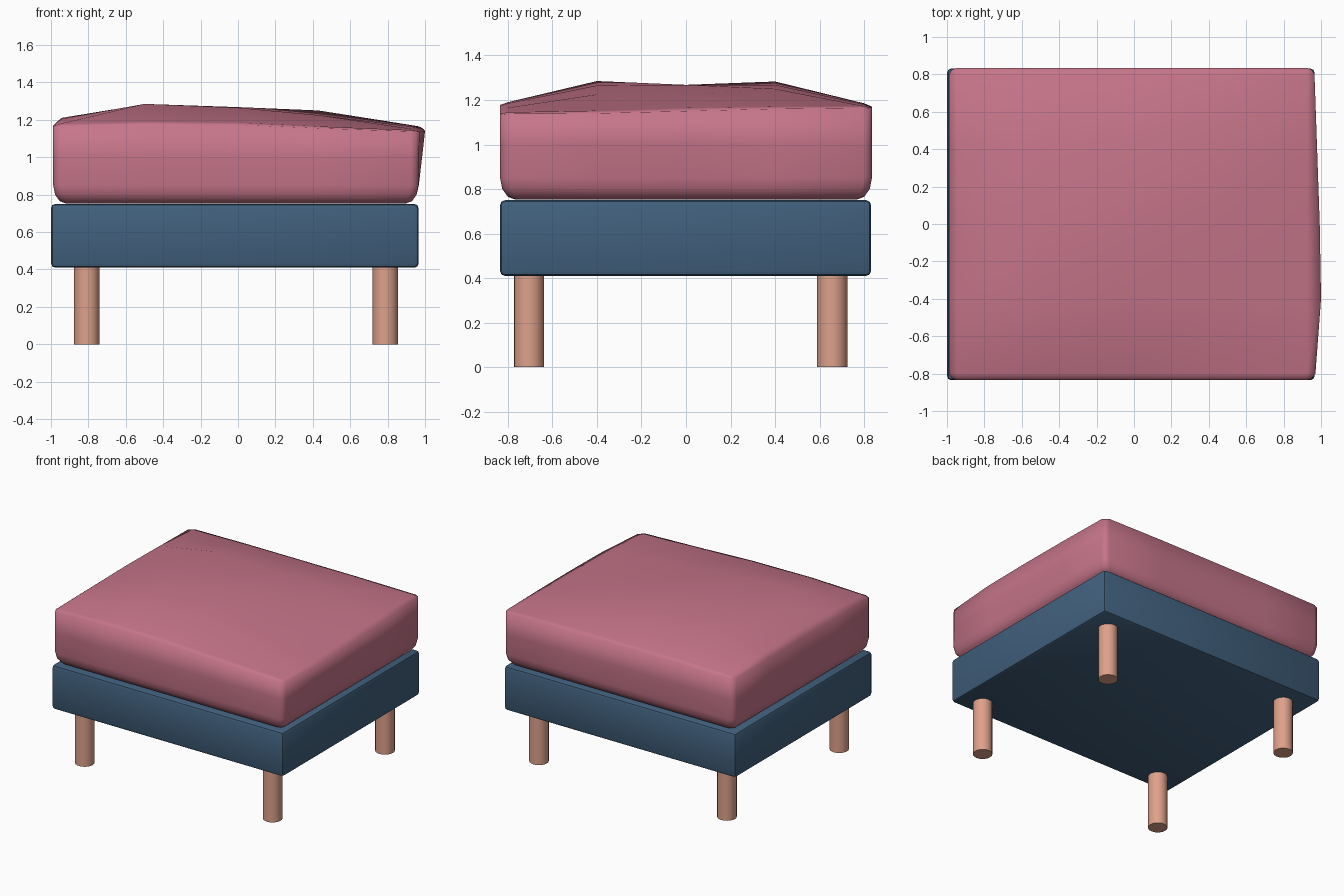
import bpy, bmesh, math

if "Cube" in bpy.data.objects:
    bpy.data.objects.remove(bpy.data.objects["Cube"])


def material(name, rgb):
    m = bpy.data.materials.new(name)
    lin = [(c / 255 / 12.92) if c < 11 else ((c / 255 + 0.055) / 1.055) ** 2.4 for c in rgb]
    m.diffuse_color = (*lin, 1)
    m.use_nodes = True
    m.node_tree.nodes["Principled BSDF"].inputs["Base Color"].default_value = m.diffuse_color
    return m


ROSE = material("rose fabric", (198, 117, 138))
BLUE = material("blue frame", (65, 96, 125))
WOOD = material("pale wood", (222, 161, 139))

# Frame: softly bevelled box
bpy.ops.mesh.primitive_cube_add(size=1, location=(-0.017, -0.002, 0.58))
frame = bpy.context.object
frame.name = "frame"
frame.scale = (1.965, 1.666, 0.34)
bpy.ops.object.transform_apply(location=False, rotation=False, scale=True)
bev = frame.modifiers.new("soft edges", 'BEVEL')
bev.width, bev.segments = 0.022, 2
frame.data.materials.append(BLUE)
bpy.ops.object.modifier_apply(modifier=bev.name)
bpy.ops.object.shade_smooth_by_angle(angle=math.radians(30))

# Four round legs
for side, x in (("left", -0.808), ("right", 0.788)):
    for end, y in (("front", -0.705), ("back", 0.657)):
        bpy.ops.mesh.primitive_cylinder_add(vertices=20, radius=0.068, depth=0.43,
                                            location=(x, y, 0.215))
        leg = bpy.context.object
        leg.name = f"{end}_{side}_leg"
        leg.data.materials.append(WOOD)
        bpy.ops.object.shade_smooth_by_angle(angle=math.radians(40))

# Cushion: uneven pillow top (heights by x column, then y), rounded sides below
xs = [-0.988, -0.945, -0.5, 0, 0.43, 0.925, 0.965]
ys = [-0.835, -0.80, -0.4, 0, 0.4, 0.80, 0.835]
heights = [
    [1.160, 1.165, 1.170, 1.170, 1.170, 1.165, 1.160],
    [1.165, 1.180, 1.205, 1.210, 1.205, 1.178, 1.165],
    [1.178, 1.190, 1.285, 1.268, 1.283, 1.185, 1.170],
    [1.173, 1.185, 1.265, 1.268, 1.268, 1.183, 1.170],
    [1.155, 1.165, 1.225, 1.222, 1.250, 1.180, 1.170],
    [1.138, 1.145, 1.152, 1.165, 1.170, 1.172, 1.165],
    [1.135, 1.138, 1.140, 1.150, 1.160, 1.165, 1.160],
]
bulge = [0, 0.005, 0.035, 0.028, 0.014, 0, 0]  # right edge overhang along y
n = len(xs)
bm = bmesh.new()
grid = []
for i, x in enumerate(xs):
    col = []
    for j, y in enumerate(ys):
        px, py = x, y
        if i == n - 1:
            px += bulge[j]
        if i in (0, n - 1) and j in (0, n - 1):  # round the corners in plan
            px += 0.013 * (1 if i == 0 else -1)
            py += 0.011 * (1 if j == 0 else -1)
        col.append(bm.verts.new((px, py, heights[i][j])))
    grid.append(col)
for i in range(n - 1):
    for j in range(n - 1):
        bm.faces.new((grid[i][j], grid[i + 1][j], grid[i + 1][j + 1], grid[i][j + 1]))

m = n - 1
rim_ids = ([(i, 0) for i in range(m)] + [(m, j) for j in range(m)]
           + [(i, m) for i in range(m, 0, -1)] + [(0, j) for j in range(m, 0, -1)])
ring = [grid[i][j] for i, j in rim_ids]
cx = (xs[0] + xs[-1]) / 2
# side rings: height, inset, share of the overhang kept
for z, inset, keep in ((1.0, 0.0, 0.55), (0.85, 0.0, 0.05), (0.80, 0.010, 0),
                       (0.765, 0.035, 0), (0.752, 0.07, 0)):
    low = []
    for (i, j), top in zip(rim_ids, [grid[i][j] for i, j in rim_ids]):
        x = top.co.x - (bulge[j] * (1 - keep) if i == m else 0)
        sx, sy = 1 - inset / 0.977, 1 - inset / 0.835
        low.append(bm.verts.new((cx + (x - cx) * sx, top.co.y * sy, z)))
    for k in range(len(ring)):
        q = (k + 1) % len(ring)
        bm.faces.new((ring[k], low[k], low[q], ring[q]))
    ring = low
bm.faces.new(ring[::-1])
bmesh.ops.recalc_face_normals(bm, faces=bm.faces)
for f in bm.faces:
    f.smooth = True
mesh = bpy.data.meshes.new("cushion")
bm.to_mesh(mesh)
bm.free()
cushion = bpy.data.objects.new("cushion", mesh)
cushion.data.materials.append(ROSE)
bpy.context.collection.objects.link(cushion)
